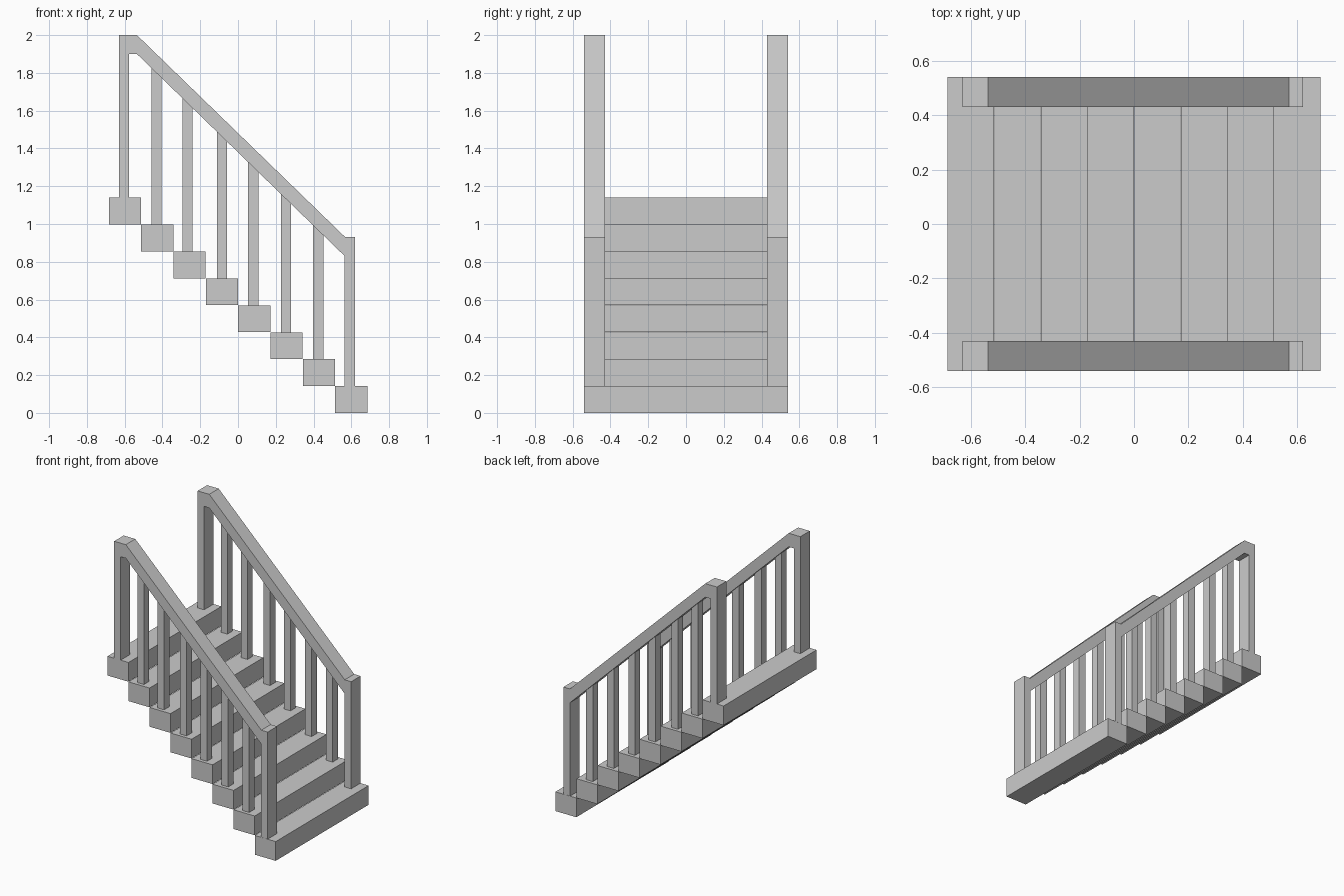
import bpy, bmesh

if "Cube" in bpy.data.objects:
    bpy.data.objects.remove(bpy.data.objects["Cube"])

STEPS = 8
RUN, RISE = 1.37 / STEPS, 1.14 / STEPS
HALF_WIDTH = 0.54


def extrude_profile(name, points, y0, y1):
    """Solid made from an (x, z) outline extruded along y."""
    bm = bmesh.new()
    face = bm.faces.new([bm.verts.new((x, y0, z)) for x, z in points])
    out = bmesh.ops.extrude_face_region(bm, geom=[face])
    moved = [v for v in out["geom"] if isinstance(v, bmesh.types.BMVert)]
    bmesh.ops.translate(bm, verts=moved, vec=(0, y1 - y0, 0))
    bmesh.ops.recalc_face_normals(bm, faces=bm.faces)
    mesh = bpy.data.meshes.new(name)
    bm.to_mesh(mesh)
    bm.free()
    obj = bpy.data.objects.new(name, mesh)
    bpy.context.collection.objects.link(obj)
    return obj


def rail_underside(x):
    return 1.90 - (x + 0.535) * 1.07 / 1.10


# Block treads, lowest at +x
for i in range(STEPS):
    x1 = 0.685 - i * RUN
    x0, z0, z1 = x1 - RUN + 0.001, i * RISE, (i + 1) * RISE - 0.001
    extrude_profile(f"step_{i + 1}", [(x0, z0), (x1, z0), (x1, z1), (x0, z1)],
                    -HALF_WIDTH, HALF_WIDTH)

# Handrail with its two end posts, as one bent outline
rail = [(-0.63, 1.139), (-0.63, 2.0), (-0.535, 2.0), (0.568, 0.93), (0.62, 0.93),
        (0.62, 0.142), (0.565, 0.142), (0.565, 0.83), (-0.535, 1.90),
        (-0.577, 1.90), (-0.577, 1.139)]
baluster_x = [0.425, 0.254, 0.081, -0.084, -0.268, -0.432]

for side, s in (("front", -1), ("back", 1)):
    extrude_profile(f"{side}_handrail", rail, s * 0.43, s * HALF_WIDTH)
    # Balusters standing on the middle steps, tops cut to the rail slope
    for i, x in enumerate(baluster_x):
        a, b, z = x - 0.027, x + 0.027, (i + 2) * RISE - 0.001
        extrude_profile(f"{side}_baluster_{i + 1}",
                        [(a, z), (b, z), (b, rail_underside(b) + 0.01),
                         (a, rail_underside(a) + 0.01)],
                        s * 0.455, s * 0.515)
